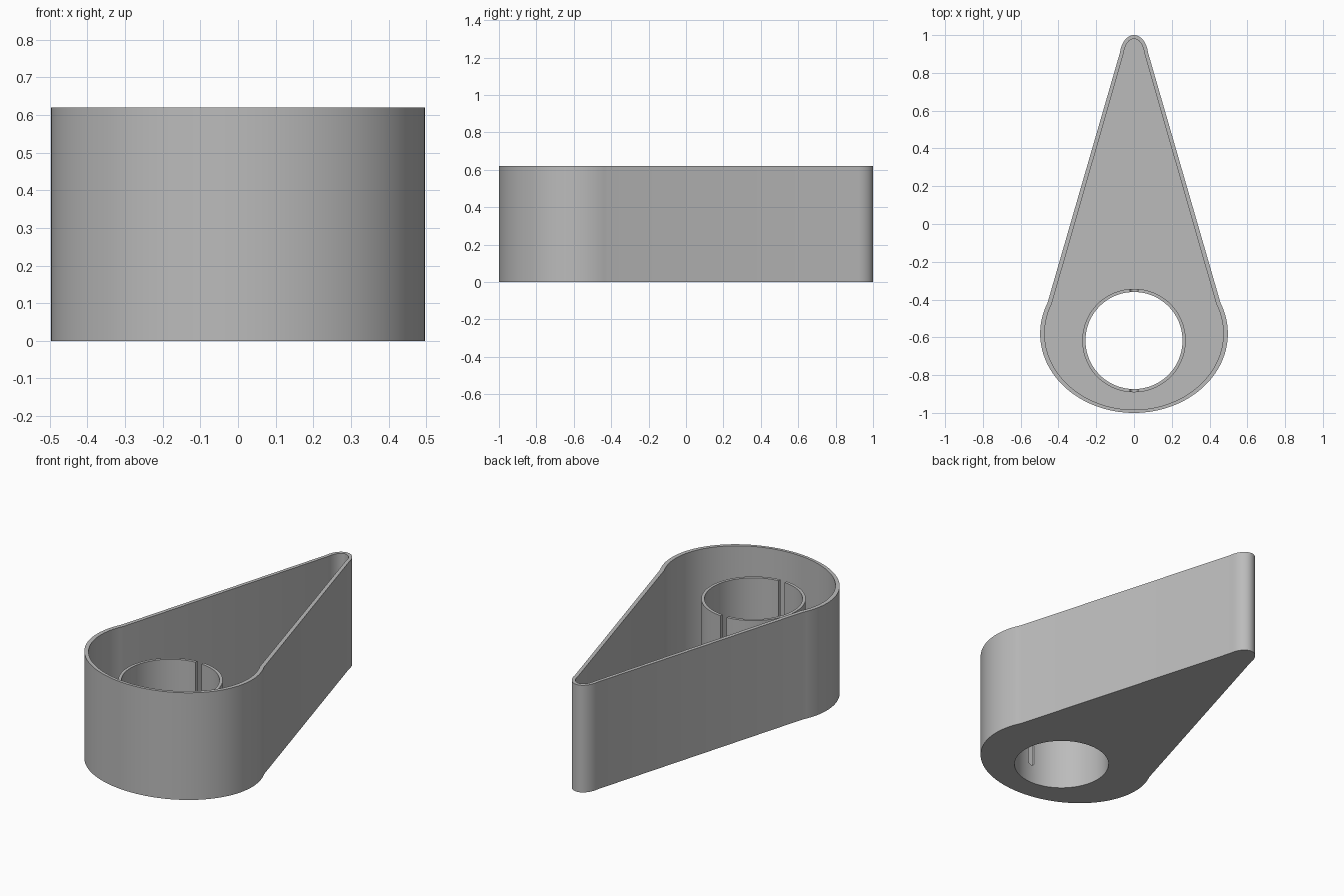
import bpy, bmesh
from math import sin, cos, pi, radians

cube = bpy.data.objects.get("Cube")
if cube:
    bpy.data.objects.remove(cube)

grey = bpy.data.materials.new("plain grey")
grey.use_nodes = True
colour = (0.5, 0.5, 0.5, 1)
grey.diffuse_color = colour
grey.node_tree.nodes["Principled BSDF"].inputs["Base Color"].default_value = colour

HEIGHT, FLOOR, TUBE_TOP = 0.62, 0.05, 0.5
BORE_Y, BORE_R, TUBE_R = -0.617, 0.257, 0.274
SLOT_R, SLOT_Z = 0.02, 0.13


def arc(cx, cy, rx, ry, start, end, steps):
    """Points along part of an ellipse, angles in degrees."""
    angles = [radians(start + (end - start) * i / steps) for i in range(steps + 1)]
    return [(cx + rx * cos(t), cy + ry * sin(t)) for t in angles]


def teardrop(rx, ry, tip_rx, tip_ry):
    """Wide rounded front, straight tapering sides, small rounded tip."""
    return (arc(0, -0.58, rx, ry, 157, 383, 72)
            + arc(0, 0.89, tip_rx, tip_ry, 10, 170, 20))


def circle(r):
    return arc(0, BORE_Y, r, r, 0, 360, 96)[:-1]


def prism(name, outline, low, high, upright=True):
    """Extrude an outline along z, or along y when not upright."""
    bm = bmesh.new()
    place = (lambda p: (p[0], p[1], low)) if upright else (lambda p: (p[0], low, p[1]))
    face = bm.faces.new([bm.verts.new(place(p)) for p in outline])
    top = bmesh.ops.extrude_face_region(bm, geom=[face])["geom"]
    step = (0, 0, high - low) if upright else (0, high - low, 0)
    bmesh.ops.translate(bm, vec=step, verts=[v for v in top if isinstance(v, bmesh.types.BMVert)])
    bmesh.ops.recalc_face_normals(bm, faces=bm.faces)
    mesh = bpy.data.meshes.new(name)
    bm.to_mesh(mesh)
    bm.free()
    mesh.materials.append(grey)
    ob = bpy.data.objects.new(name, mesh)
    bpy.context.collection.objects.link(ob)
    return ob


def cut(ob, cutter):
    mod = ob.modifiers.new("cut", "BOOLEAN")
    mod.operation, mod.solver, mod.object = "DIFFERENCE", "EXACT", cutter
    bpy.context.view_layer.objects.active = ob
    bpy.ops.object.modifier_apply(modifier=mod.name)


# Teardrop shell with a floor, and the round tube standing in it
shell = prism("teardrop_shell", teardrop(0.497, 0.42, 0.075, 0.11), 0, HEIGHT)
tube = prism("inner_tube", circle(TUBE_R), FLOOR, TUBE_TOP)

# Cutters: cavity, bore, and one round-bottomed slot through both tube walls
cavity = prism("cavity_cutter", teardrop(0.473, 0.403, 0.055, 0.09), FLOOR, 1)
bore = prism("bore_cutter", circle(BORE_R), -0.1, 1)
slot_shape = arc(0, SLOT_Z, SLOT_R, SLOT_R, 180, 360, 12) + [(SLOT_R, 1), (-SLOT_R, 1)]
slot = prism("slot_cutter", slot_shape, BORE_Y - 0.35, BORE_Y + 0.35, upright=False)

for ob, cutters in ((shell, (cavity, bore)), (tube, (bore, slot))):
    for cutter in cutters:
        cut(ob, cutter)
for cutter in (cavity, bore, slot):
    bpy.data.objects.remove(cutter)

# Smooth curved walls, sharp rims
for ob in (shell, tube):
    bpy.ops.object.select_all(action="DESELECT")
    ob.select_set(True)
    bpy.context.view_layer.objects.active = ob
    bpy.ops.object.shade_smooth_by_angle(angle=radians(30))
